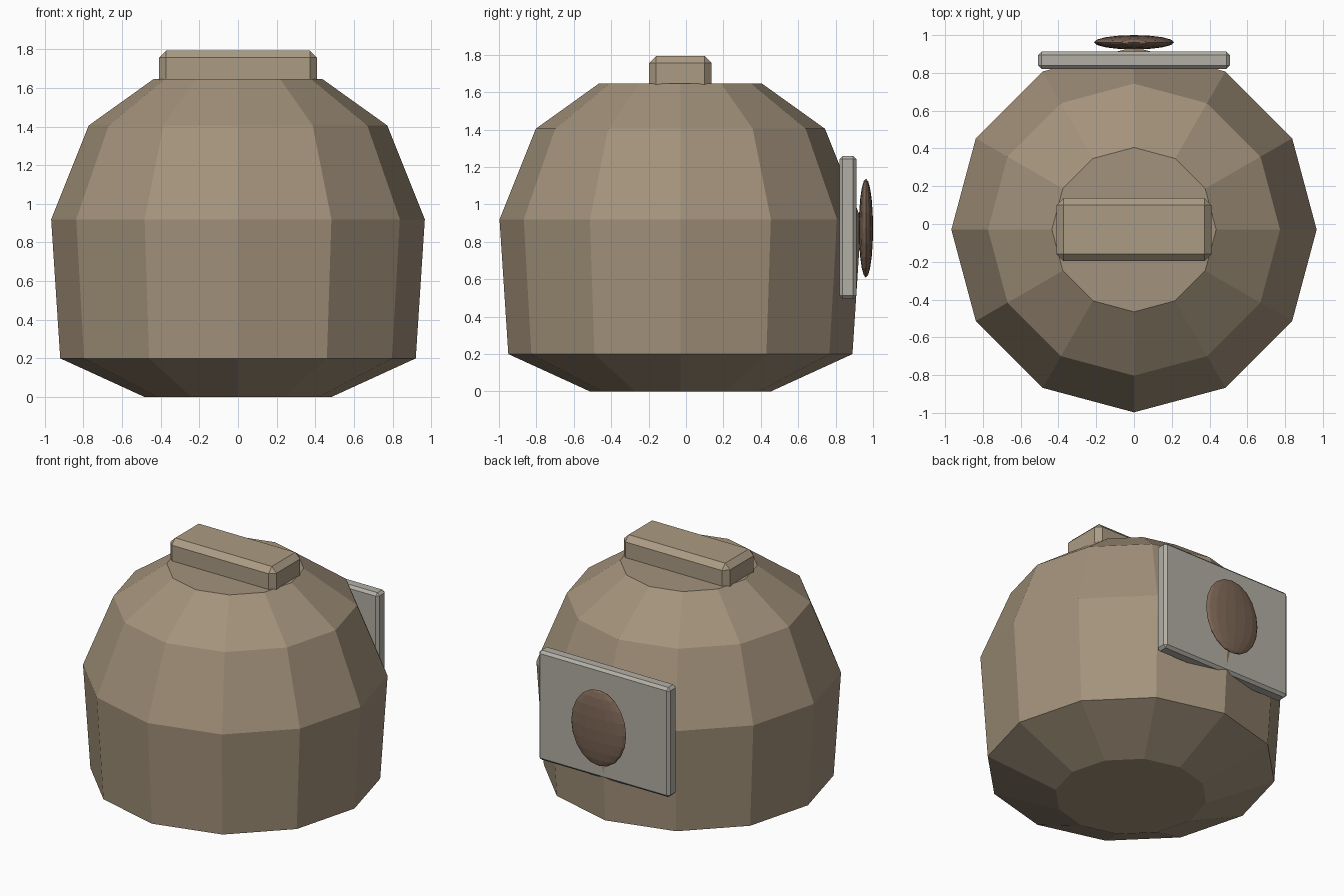
import bpy, bmesh
from math import pi, sin, cos

if "Cube" in bpy.data.objects:
    bpy.data.objects.remove(bpy.data.objects["Cube"])

CY = -0.03  # centre line of the body


def material(name, rgb):
    m = bpy.data.materials.new(name)
    m.diffuse_color = (*rgb, 1)
    m.use_nodes = True
    m.node_tree.nodes["Principled BSDF"].inputs["Base Color"].default_value = m.diffuse_color
    return m


def finish(name, bm, mat):
    bmesh.ops.recalc_face_normals(bm, faces=bm.faces[:])
    me = bpy.data.meshes.new(name)
    bm.to_mesh(me)
    bm.free()
    me.materials.append(mat)
    ob = bpy.data.objects.new(name, me)
    bpy.context.collection.objects.link(ob)
    return ob


def lathe(name, profile, sides, mat):
    bm = bmesh.new()
    rings = [[bm.verts.new((r * cos(2 * pi * i / sides), CY + r * sin(2 * pi * i / sides), z))
              for i in range(sides)] for r, z in profile]
    for a, b in zip(rings, rings[1:]):
        for i in range(sides):
            j = (i + 1) % sides
            bm.faces.new((a[i], a[j], b[j], b[i]))
    bm.faces.new(rings[0])
    bm.faces.new(rings[-1])
    return finish(name, bm, mat)


def chamfered_box(name, lo, hi, chamfer, mat):
    bm = bmesh.new()
    bmesh.ops.create_cube(bm, size=1)
    for v in bm.verts:
        v.co = [(a + b) / 2 + c * (b - a) for a, b, c in zip(lo, hi, v.co)]
    bmesh.ops.bevel(bm, geom=bm.edges[:], offset=chamfer, segments=1,
                    affect='EDGES', profile=0.5)
    return finish(name, bm, mat)


tan = material("tan", (0.37, 0.29, 0.20))
light_tan = material("light_tan", (0.41, 0.33, 0.23))
grey = material("warm_grey", (0.45, 0.43, 0.38))
brown = material("brown", (0.20, 0.13, 0.09))

# Twelve-sided domed body
lathe("body", [(0.483, 0), (0.92, 0.2), (0.967, 0.92), (0.773, 1.405), (0.435, 1.647)], 12, tan)

# Block on top
chamfered_box("top_block", (-0.41, CY - 0.167, 1.60), (0.41, CY + 0.167, 1.793), 0.037, light_tan)

# Plate on the back
chamfered_box("back_plate", (-0.507, 0.82, 0.495), (0.507, 0.912, 1.26), 0.018, grey)

# Flat oval knob on the plate
bm = bmesh.new()
bmesh.ops.create_uvsphere(bm, u_segments=16, v_segments=10, radius=1)
for v in bm.verts:
    v.co = (v.co.x * 0.212, 0.962 + v.co.y * 0.038, 0.873 + v.co.z * 0.264)
finish("oval_knob", bm, brown)
